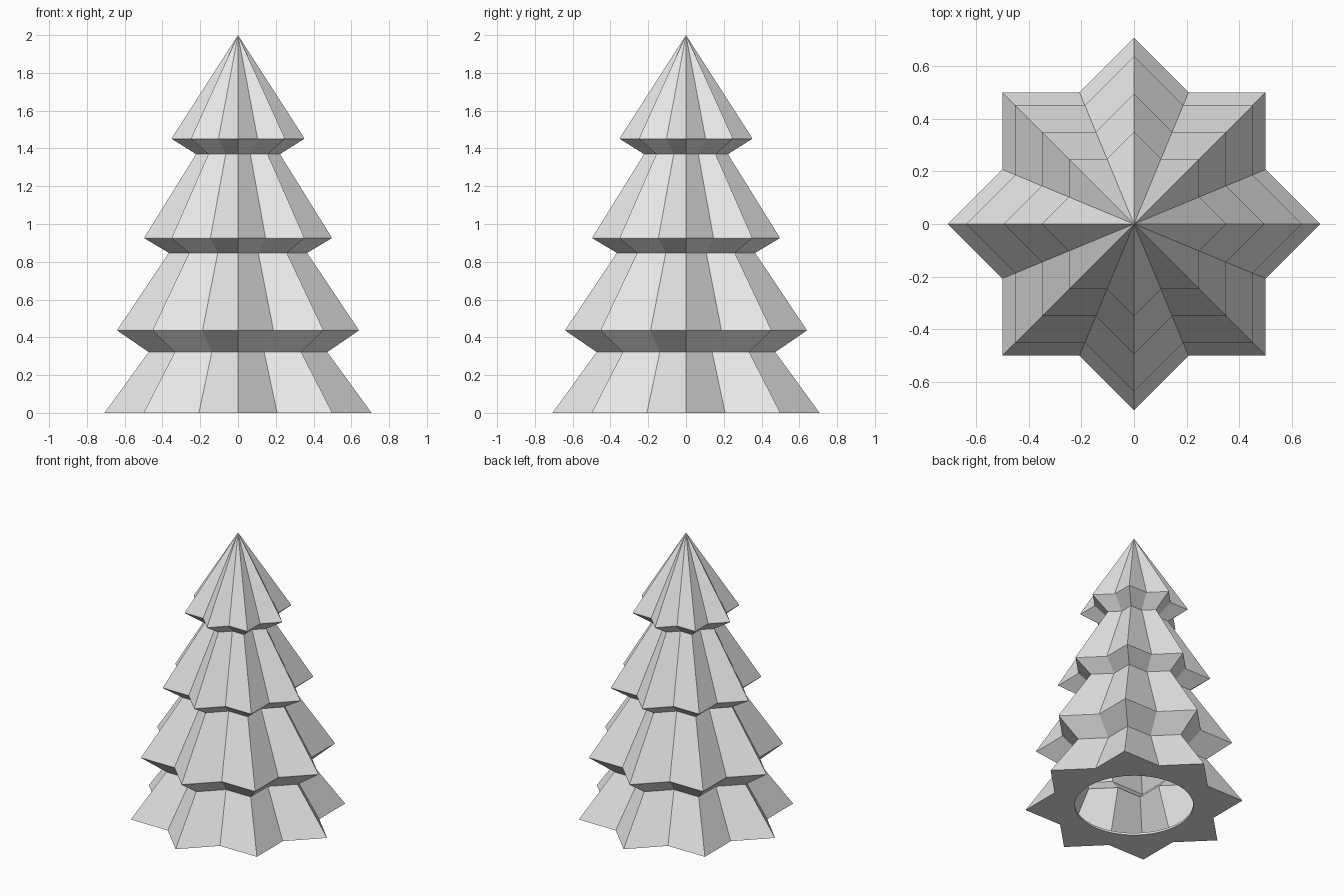
import bpy, bmesh, math

if "Cube" in bpy.data.objects:
    bpy.data.objects.remove(bpy.data.objects["Cube"])

POINTS = 8                            # points of the star cross-section
NOTCH = 1 / (2 * math.cos(math.pi / 8) ** 2) / math.cos(math.pi / 4) * math.cos(math.pi / 8) ** 2
NOTCH = math.cos(math.pi / 4) / math.cos(math.pi / 8)   # two crossed squares
HOLE = 0.385                          # round opening under the tree
ARC = 4                               # opening segments per star edge

# Tip radius and height of each star ring, from the ground up
profile = [(0.707, 0.0), (0.473, 0.322), (0.638, 0.435), (0.638, 0.441),
           (0.366, 0.847), (0.495, 0.924), (0.495, 0.93),
           (0.222, 1.37), (0.35, 1.45), (0.35, 1.456)]

bm = bmesh.new()
n = POINTS * 2


def star(radius, z):
    ring = []
    for i in range(n):
        r = radius * (NOTCH if i % 2 else 1)
        a = math.tau * i / n
        ring.append(bm.verts.new((r * math.cos(a), r * math.sin(a), z)))
    return ring


# Tiered walls
rings = [star(r, z) for r, z in profile]
for low, high in zip(rings, rings[1:]):
    for i in range(n):
        j = (i + 1) % n
        bm.faces.new((low[i], low[j], high[j], high[i]))

# Pointed top
tip = bm.verts.new((0, 0, 2))
for i in range(n):
    bm.faces.new((rings[-1][i], rings[-1][(i + 1) % n], tip))

# Flat base around the round opening
m = n * ARC
rim = [bm.verts.new((HOLE * math.cos(math.tau * k / m),
                     HOLE * math.sin(math.tau * k / m), 0)) for k in range(m)]
for i in range(n):
    arc = [rim[(i * ARC + k) % m] for k in range(ARC + 1)]
    bm.faces.new([rings[0][(i + 1) % n], rings[0][i]] + arc)

bmesh.ops.recalc_face_normals(bm, faces=bm.faces)
mesh = bpy.data.meshes.new("tree_shell")
bm.to_mesh(mesh)
bm.free()

tree = bpy.data.objects.new("tree_shell", mesh)
bpy.context.collection.objects.link(tree)

# Thin hollow shell
shell = tree.modifiers.new("thickness", 'SOLIDIFY')
shell.thickness = 0.015
shell.offset = -1

grey = bpy.data.materials.new("light grey")
grey.diffuse_color = (0.8, 0.8, 0.8, 1)
grey.use_nodes = True
grey.node_tree.nodes["Principled BSDF"].inputs["Base Color"].default_value = grey.diffuse_color
mesh.materials.append(grey)
